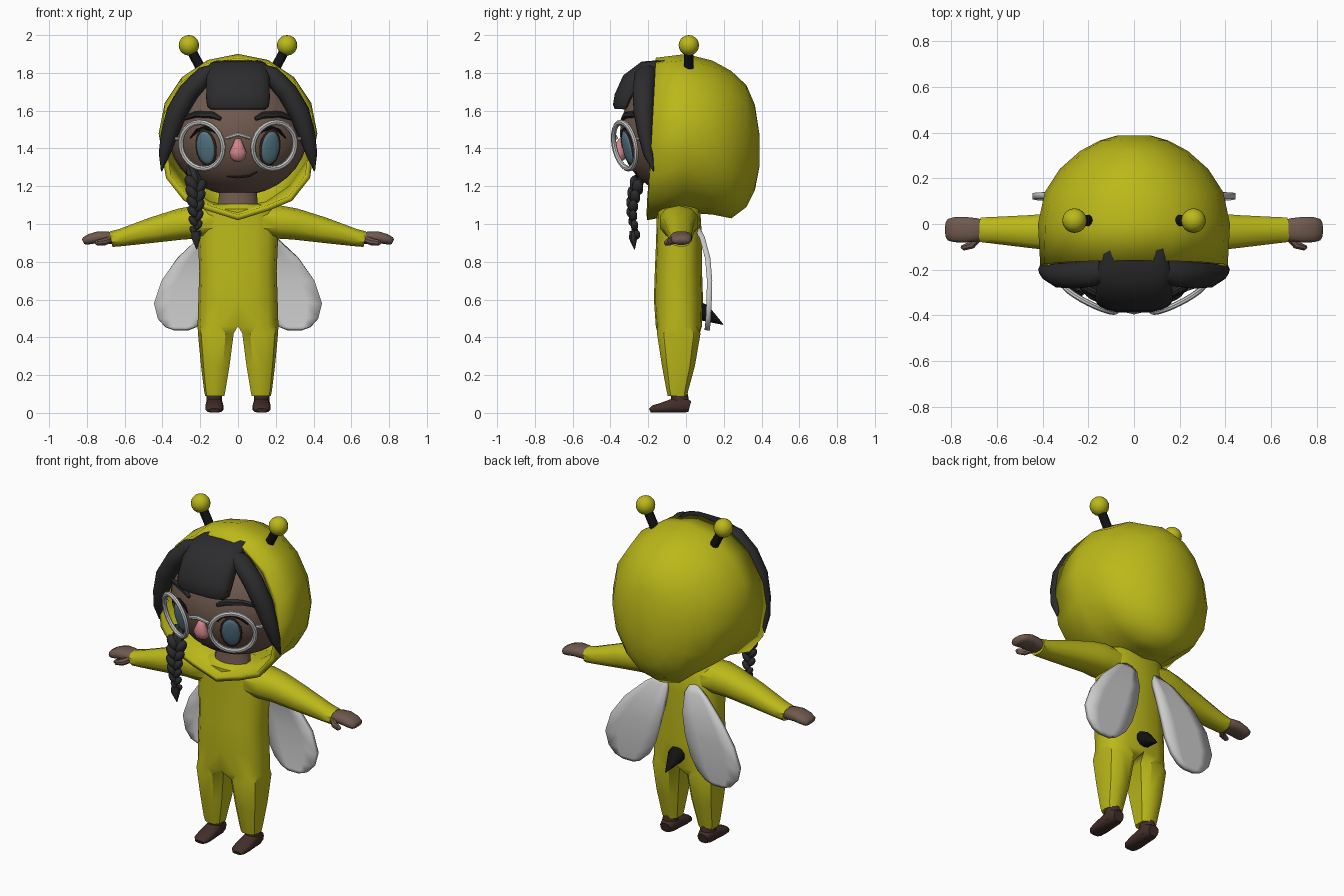
import bpy, bmesh
from math import sin, cos, pi, radians, sqrt
from mathutils import Vector, Matrix

if "Cube" in bpy.data.objects:
    bpy.data.objects.remove(bpy.data.objects["Cube"])

X, Y, Z = Vector((1, 0, 0)), Vector((0, 1, 0)), Vector((0, 0, 1))


def material(name, col):
    m = bpy.data.materials.new(name)
    m.diffuse_color = (*col, 1)
    m.use_nodes = True
    m.node_tree.nodes["Principled BSDF"].inputs["Base Color"].default_value = m.diffuse_color
    return m


YELLOW = material("yellow", (0.50, 0.48, 0.01))
SKIN = material("skin", (0.16, 0.10, 0.075))
HAIR = material("hair", (0.025, 0.025, 0.027))
BLACK = material("black", (0.006, 0.006, 0.006))
SHOE = material("shoe", (0.055, 0.027, 0.022))
IRIS = material("iris", (0.09, 0.19, 0.24))
LID = material("eye_rim", (0.03, 0.015, 0.012))
PINK = material("pink", (0.65, 0.24, 0.26))


def finish(name, bm, mat=None, mirror=False, angle=40):
    bmesh.ops.recalc_face_normals(bm, faces=bm.faces)
    me = bpy.data.meshes.new(name)
    bm.to_mesh(me)
    bm.free()
    me.shade_smooth()
    me.set_sharp_from_angle(angle=radians(angle))
    ob = bpy.data.objects.new(name, me)
    bpy.context.collection.objects.link(ob)
    if mat:
        me.materials.append(mat)
    if mirror:
        ob.modifiers.new("mirror", 'MIRROR')
    return ob


def skin_rings(rings, start=True, end=True, closed=False):
    """Bridge equal-length point rings into a bmesh."""
    bm = bmesh.new()
    vs = [[bm.verts.new(p) for p in r] for r in rings]
    n = len(vs[0])
    pairs = list(zip(vs, vs[1:])) + ([(vs[-1], vs[0])] if closed else [])
    for a, b in pairs:
        for i in range(n):
            j = (i + 1) % n
            bm.faces.new((a[i], a[j], b[j], b[i]))
    if start and not closed:
        bm.faces.new(vs[0])
    if end and not closed:
        bm.faces.new(vs[-1])
    return bm


def sgnpow(v, p):
    return (1 if v >= 0 else -1) * abs(v) ** p


def tube(name, pts, mat=None, ref=X, n=8, power=1, mirror=False, closed=False, bend=0, angle=40):
    """Sweep an ellipse along pts (x, y, z, a, b); a lies along ref."""
    c = [Vector(p[:3]) for p in pts]
    rings, m = [], len(pts)
    for k, p in enumerate(pts):
        nxt = c[(k + 1) % m] if closed else c[min(k + 1, m - 1)]
        prv = c[k - 1] if closed else c[max(k - 1, 0)]
        t = (nxt - prv).normalized()
        s = (ref - t * ref.dot(t)).normalized()
        u = t.cross(s)
        ring = []
        for i in range(n):
            w = 2 * pi * (i + 0.5) / n
            v = c[k] + s * p[3] * sgnpow(cos(w), power) + u * p[4] * sgnpow(sin(w), power)
            v.y += bend * v.x ** 2
            v.z = max(v.z, 0)
            ring.append(v)
        rings.append(ring)
    return finish(name, skin_rings(rings, closed=closed), mat, mirror, angle)


def ball(name, loc, scale, mat, normal=Z, mirror=False, seg=16):
    bm = bmesh.new()
    q = normal.to_track_quat('Z', 'Y').to_matrix().to_4x4()
    mx = Matrix.Translation(loc) @ q @ Matrix.Diagonal((*scale, 1))
    bmesh.ops.create_uvsphere(bm, u_segments=seg, v_segments=seg // 2 + 2, radius=1, matrix=mx)
    return finish(name, bm, mat, mirror)


# head and a helper that finds points on the face
HC, HR = Vector((0, -0.02, 1.48)), Vector((0.37, 0.33, 0.33))
ball("head", HC, HR, SKIN, seg=28)


def on_face(x, z, off=0.0):
    d = 1 - (x / HR.x) ** 2 - ((z - HC.z) / HR.z) ** 2
    p = Vector((x, HC.y - HR.y * sqrt(max(d, 0.02)), z))
    nrm = Vector([(p[i] - HC[i]) / HR[i] ** 2 for i in range(3)]).normalized()
    return p + nrm * off, nrm


def face_line(name, pts, mat, mirror=True):
    tube(name, [(*on_face(x, z, 0.004)[0], r, r) for x, z, r in pts], mat, Y, 6, 1, mirror)


tube("neck", [(0, -.05, 1.04, .14, .09), (0, -.05, 1.09, .11, .08), (0, -.04, 1.2, .1, .08)], SKIN, n=12)

# eyes, brows, lashes, nose, mouth
p, nrm = on_face(0.168, 1.405, 0.002)
ball("eye_rim", p, (0.062, 0.102, 0.012), LID, nrm, True)
ball("eye", p + nrm * 0.006, (0.051, 0.088, 0.014), IRIS, nrm, True)
face_line("eyebrow", [(.09, 1.555, .01), (.13, 1.575, .018), (.22, 1.58, .018), (.29, 1.555, .013), (.335, 1.52, .003)], HAIR)
face_line("eyelash", [(.095, 1.46, .003), (.125, 1.495, .009), (.17, 1.51, .01), (.215, 1.495, .009), (.25, 1.455, .003)], BLACK)
face_line("mouth", [(-.06, 1.255, .003), (0, 1.25, .006), (.06, 1.257, .006), (.1, 1.278, .003)], LID, False)
tube("nose", [(0, -.342, 1.45, .015, .012), (0, -.35, 1.425, .026, .024), (0, -.352, 1.38, .047, .032),
              (0, -.345, 1.35, .04, .028), (0, -.335, 1.335, .02, .015)], PINK, n=12, angle=80)

# glasses
p, nrm = on_face(0.18, 1.42, 0.025)
side = Z.cross(nrm).normalized()
up = nrm.cross(side)
rim = []
for i in range(24):
    w = 2 * pi * i / 24
    rim.append((*(p + side * 0.125 * cos(w) + up * 0.125 * sin(w)), 0.013, 0.015))
tube("glasses_rim", rim, None, nrm, 8, mirror=True, closed=True)
tube("glasses_bridge", [(-.065, -.37, 1.455, .01, .01), (0, -.385, 1.475, .012, .012), (.065, -.37, 1.455, .01, .01)], None, Z)
tube("glasses_temple", [(.295, -.26, 1.45, .01, .01), (.365, -.2, 1.455, .01, .01), (.39, -.1, 1.46, .01, .01)], None, Z, mirror=True)

# hair: fringe, side locks, braid
tube("fringe", [(0, -.12, 1.845, .14, .025), (0, -.22, 1.82, .16, .045), (0, -.30, 1.755, .168, .05),
                (0, -.345, 1.67, .17, .042), (0, -.357, 1.625, .165, .036), (0, -.358, 1.608, .15, .025)],
     HAIR, n=16, power=0.5, bend=1.0)
tube("side_lock", [(.08, -.19, 1.82, .045, .04), (.18, -.215, 1.785, .06, .05), (.26, -.225, 1.70, .06, .055),
                   (.325, -.225, 1.59, .055, .055), (.365, -.215, 1.47, .04, .045), (.39, -.20, 1.37, .027, .03),
                   (.405, -.172, 1.28, .003, .003)], HAIR, Y, 10, mirror=True, angle=60)
for i in range(6):
    s = 1 - 0.09 * i
    for sx in (-1, 1):
        loc = Vector((-0.225 + sx * 0.02 * s, -0.262 - 0.025 * sin(i * 0.6) + sx * 0.006, 1.215 - i * 0.05 - (sx > 0) * 0.022))
        ball(f"braid_strand_{i}_{sx}", loc, (0.032 * s, 0.03 * s, 0.05 * s), HAIR, Vector((sx * 0.75, 0, 1)), seg=10)
tube("braid_tip", [(-.225, -.278, .96, .022, .022), (-.222, -.28, .925, .026, .024), (-.218, -.272, .865, .002, .002)], HAIR, n=8)
tube("braid_root", [(-.25, -.2, 1.29, .03, .03), (-.23, -.245, 1.24, .035, .03), (-.225, -.262, 1.19, .03, .03)], HAIR, n=8)

# hood: rings from the pointed face opening to the back (y, half width, top, bottom)
FRONT = [(0, 1), (.41, .93), (.73, .70), (.96, .30), (1, -.02), (.93, -.48), (.70, -.76), (.40, -.88), (0, -1)]
ROUND = [(sin(i * pi / 8), cos(i * pi / 8)) for i in range(9)]
rings = []
for k, (y, w, top, bot) in enumerate([(-.16, .41, 1.88, 1.02), (0, .42, 1.90, 1.06), (.14, .39, 1.865, 1.05),
                                      (.24, .325, 1.81, 1.03), (.32, .235, 1.735, 1.09), (.365, .15, 1.63, 1.18),
                                      (.388, .07, 1.48, 1.30)]):
    half = FRONT if k == 0 else ROUND
    pr = half + [(-x, z) for x, z in half[-2:0:-1]]
    lean = 0.045 if k == 0 else 0
    rings.append([(x * w, y - lean * (1 - z) / 2, (top + bot) / 2 + z * (top - bot) / 2) for x, z in pr])
hood = finish("hood", skin_rings(rings, start=False), YELLOW, angle=60)
sol = hood.modifiers.new("thickness", 'SOLIDIFY')
sol.thickness, sol.offset = 0.03, -1

# antennae
tube("antenna_stem", [(.19, .015, 1.81, .026, .026), (.25, .015, 1.925, .026, .026)], BLACK, Y, 10, mirror=True)
ball("antenna_ball", (.26, .015, 1.946), (.054,) * 3, YELLOW, mirror=True)

# suit body and legs: half rings (z, centre x, half width, y front, y back, sweep angle)
rings = []
for z, cx, rx, y0, y1, a in [(1.105, 0, .15, -.13, .06, 90), (1.08, 0, .205, -.155, .075, 90), (.92, 0, .212, -.158, .085, 90),
                             (.75, 0, .205, -.165, .085, 90), (.60, 0, .21, -.17, .09, 90), (.46, 0, .214, -.16, .085, 90),
                             (.42, .112, .1, -.157, .08, 150), (.25, .116, .08, -.13, .05, 150),
                             (.12, .12, .06, -.105, .014, 150), (.09, .12, .054, -.098, .008, 150)]:
    ring = []
    for i in range(9):
        w = radians(a) * (i - 4) / 4
        ring.append((max(0, cx + rx * sgnpow(round(cos(w), 6), .8)), (y0 + y1) / 2 + (y1 - y0) / 2 * sgnpow(sin(w), .8), z))
    rings.append(ring)
bm = skin_rings(rings)
wall = [f for f in bm.faces if all(v.co.x < 1e-4 for v in f.verts)]
bmesh.ops.delete(bm, geom=wall, context='FACES')
finish("suit", bm, YELLOW, True)

# sleeves, hands, shoes
tube("sleeve", [(.10, -.04, 1.01, .10, .08), (.22, -.038, 1.01, .105, .088), (.30, -.035, 1.0, .09, .083),
                (.45, -.033, .968, .075, .068), (.62, -.027, .928, .06, .046), (.67, -.025, .92, .056, .042)], YELLOW, Y, 10, .85, True)
tube("hand", [(.64, -.025, .92, .04, .028), (.69, -.025, .928, .052, .033), (.74, -.025, .93, .058, .032),
              (.785, -.025, .92, .056, .028), (.812, -.025, .91, .048, .022), (.82, -.025, .906, .036, .014)], SKIN, Y, 12, .8, True, angle=60)
tube("thumb", [(.68, -.06, .918, .02, .018), (.71, -.092, .905, .02, .018), (.745, -.103, .9, .016, .014), (.757, -.1, .9, .006, .006)],
     SKIN, Z, 8, mirror=True)
tube("shoe", [(.125, .02, .034, .033, .03), (.125, -.01, .042, .044, .042), (.125, -.07, .038, .046, .038),
              (.125, -.13, .027, .049, .027), (.125, -.175, .02, .043, .02), (.125, -.192, .013, .028, .011)], SHOE, X, 12, .75, True)
tube("ankle", [(.125, -.03, .02, .043, .048), (.125, -.033, .08, .043, .047), (.122, -.04, .13, .04, .045)], SHOE, X, 12, mirror=True)

# wings: rows of (z, inner x, outer x, y)
bm = bmesh.new()
rows = []
for z, xi, xo, y in [(.975, .08, .12, .06), (.93, .06, .20, .085), (.82, .065, .32, .115), (.70, .09, .405, .125),
                     (.58, .125, .445, .122), (.50, .17, .425, .118), (.455, .22, .385, .114), (.437, .265, .335, .112)]:
    rows.append([bm.verts.new((xi + (xo - xi) * i / 4, y, z)) for i in range(5)])
for a, b in zip(rows, rows[1:]):
    for i in range(4):
        bm.faces.new((a[i], a[i + 1], b[i + 1], b[i]))
wing = finish("wing", bm, None, True)
sol = wing.modifiers.new("thickness", 'SOLIDIFY')
sol.thickness, sol.offset = 0.028, 0

# stinger
tube("stinger", [(0, .05, .545, .055, .05), (0, .095, .53, .05, .045), (0, .197, .468, .002, .002)], BLACK, X, 10)
